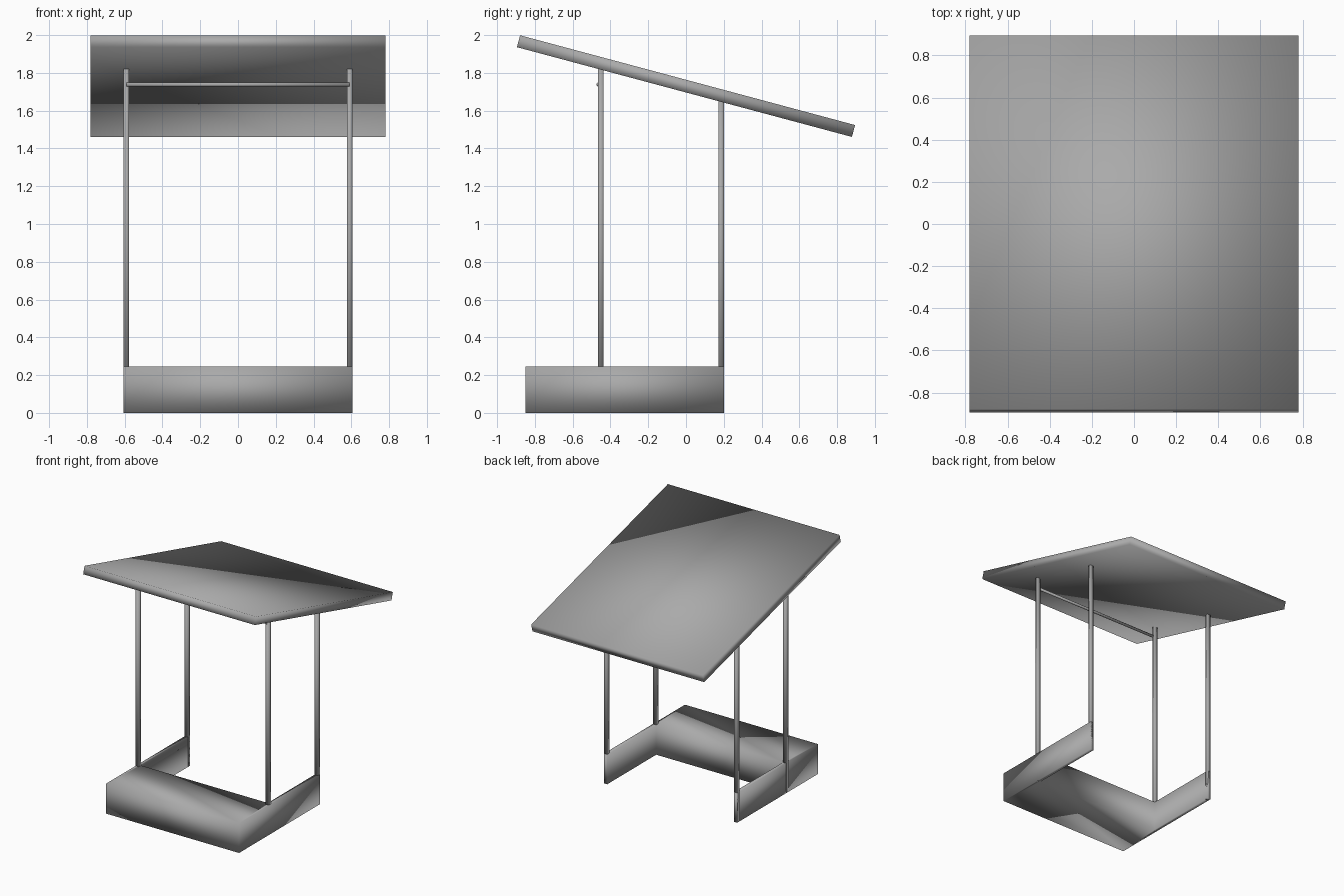
import bpy
import bmesh
from math import radians
from mathutils import Matrix

cube = bpy.data.objects.get("Cube")
if cube:
    bpy.data.objects.remove(cube, do_unlink=True)

# Single grey finish
GREY = (0.40, 0.40, 0.40, 1)
grey = bpy.data.materials.new("plain grey")
grey.use_nodes = True
grey.diffuse_color = GREY
grey.node_tree.nodes["Principled BSDF"].inputs["Base Color"].default_value = GREY


def finish(name, bm):
    """Turn a bmesh into a smooth shaded grey object."""
    bmesh.ops.recalc_face_normals(bm, faces=bm.faces)
    for face in bm.faces:
        face.smooth = True
    mesh = bpy.data.meshes.new(name)
    bm.to_mesh(mesh)
    bm.free()
    mesh.materials.append(grey)
    obj = bpy.data.objects.new(name, mesh)
    bpy.context.collection.objects.link(obj)
    return obj


def box(name, centre, size):
    bm = bmesh.new()
    bmesh.ops.create_cube(bm, size=1, matrix=Matrix.Diagonal((*size, 1)))
    obj = finish(name, bm)
    obj.location = centre
    return obj


WIDTH = 0.605        # half width of the base
POST = 0.029         # post and side panel thickness
BASE_TOP = 0.245
FRONT, BENCH_BACK, REAR = -0.85, -0.436, 0.20

# Base: solid front block with two thin side panels reaching back
inner = WIDTH - POST
half = [(WIDTH, FRONT), (WIDTH, REAR), (inner, REAR), (inner, BENCH_BACK)]
outline = half + [(-x, y) for x, y in reversed(half)]
bm = bmesh.new()
floor = bm.faces.new([bm.verts.new((x, y, 0)) for x, y in outline])
raised = bmesh.ops.extrude_face_region(bm, geom=[floor], use_keep_orig=True)
top_verts = [v for v in raised["geom"] if isinstance(v, bmesh.types.BMVert)]
bmesh.ops.translate(bm, verts=top_verts, vec=(0, 0, BASE_TOP))
finish("base", bm)

# Four square posts, front pair taller
for side, sign in (("left", 1), ("right", -1)):
    for row, back, top in (("front", BENCH_BACK, 1.82), ("rear", REAR, 1.655)):
        box(f"{row}_{side}_post",
            (sign * (WIDTH - POST / 2), back - POST / 2, top / 2),
            (POST, POST, top))

# Thin rail across the front posts
bm = bmesh.new()
bmesh.ops.create_cone(bm, cap_ends=True, segments=12, radius1=0.011,
                      radius2=0.011, depth=2 * (WIDTH - POST / 2),
                      matrix=Matrix.Rotation(radians(90), 4, "Y"))
rail = finish("cross_rail", bm)
rail.location = (0, -0.463, 1.738)

# Sloping roof slab, high at the front
roof = box("roof", (0, 0, 1.73), (1.56, 1.836, 0.065))
roof.rotation_euler.x = radians(-15)
